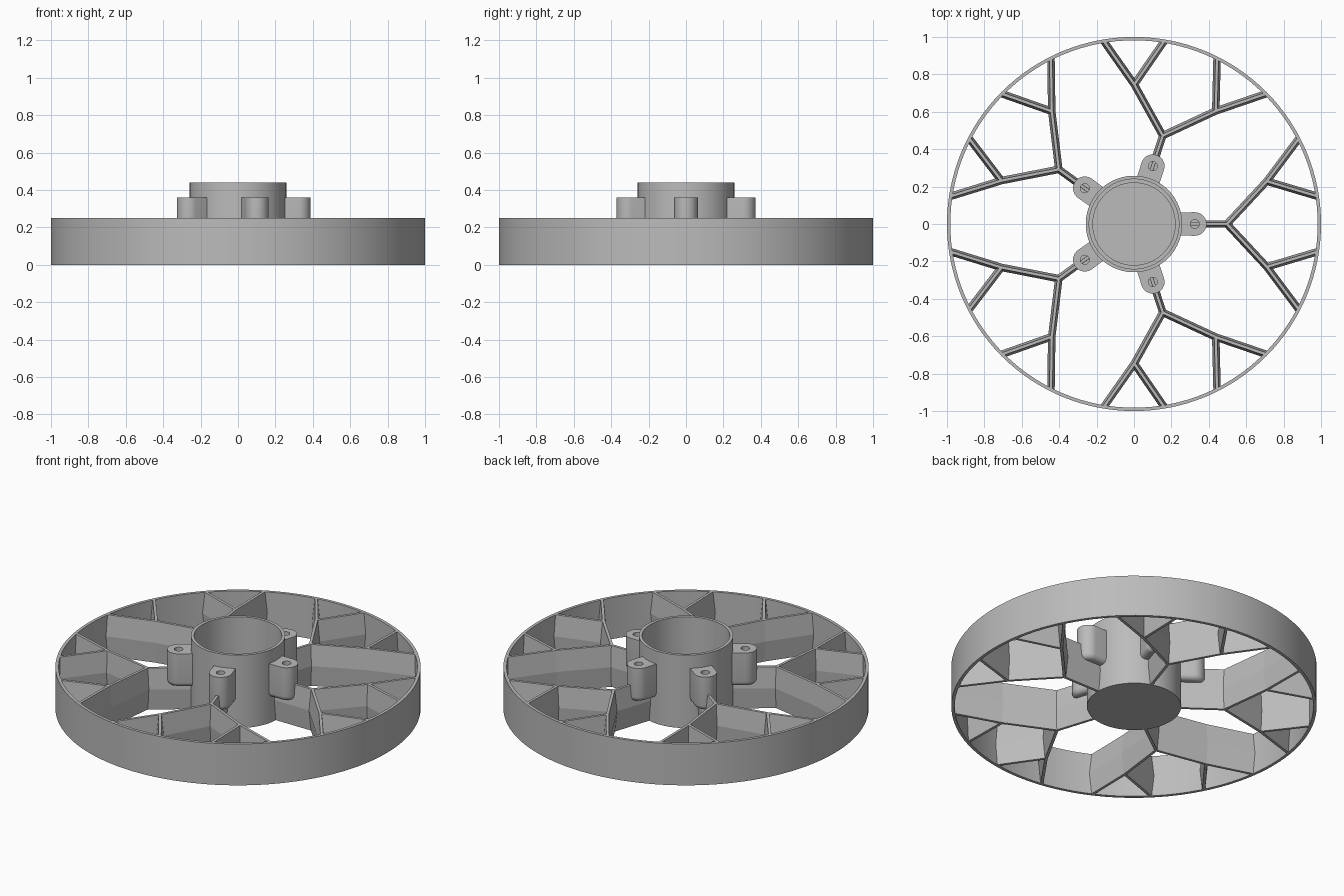
import bpy, bmesh, math
from mathutils import Vector

cube = bpy.data.objects.get("Cube")
if cube:
    bpy.data.objects.remove(cube, do_unlink=True)

grey = bpy.data.materials.new("grey")
grey.use_nodes = True
grey.diffuse_color = (0.5, 0.5, 0.5, 1)
grey.node_tree.nodes["Principled BSDF"].inputs["Base Color"].default_value = (0.5, 0.5, 0.5, 1)

ARMS = 5
HEIGHT = 0.25


def loft(bm, rings, caps=True, closed=False):
    """Skin a list of equal-length point rings."""
    loops = [[bm.verts.new(p) for p in ring] for ring in rings]
    pairs = list(zip(loops, loops[1:]))
    if closed:
        pairs.append((loops[-1], loops[0]))
    for a, b in pairs:
        for i in range(len(a)):
            j = (i + 1) % len(a)
            bm.faces.new((a[i], a[j], b[j], b[i]))
    if caps and not closed:
        bm.faces.new(loops[0])
        bm.faces.new(loops[-1])


def finish(bm, name, smooth=True):
    bmesh.ops.recalc_face_normals(bm, faces=bm.faces)
    mesh = bpy.data.meshes.new(name)
    bm.to_mesh(mesh)
    bm.free()
    mesh.materials.append(grey)
    if smooth:
        mesh.polygons.foreach_set("use_smooth", [True] * len(mesh.polygons))
        mesh.set_sharp_from_angle(angle=math.radians(35))
    return mesh


def place(mesh, name, turn=0.0):
    ob = bpy.data.objects.new(name, mesh)
    ob.rotation_euler.z = turn
    bpy.context.collection.objects.link(ob)


def circle(r, z, n, cx=0.0):
    return [(cx + r * math.cos(math.tau * i / n), r * math.sin(math.tau * i / n), z)
            for i in range(n)]


# Outer rim band
bm = bmesh.new()
loft(bm, [circle(r, z, 128) for r, z in
          ((1, 0), (1, HEIGHT), (0.982, HEIGHT), (0.982, 0))], closed=True)
place(finish(bm, "rim"), "rim")

# Hub cup with a small ledge above its floor
bm = bmesh.new()
loft(bm, [circle(r, z, 80) for r, z in
          ((0.258, 0), (0.258, 0.44), (0.24, 0.44), (0.24, 0.06), (0.22, 0.06), (0.22, 0.03))])
place(finish(bm, "hub"), "hub")


# Screw lug: rounded end, filleted bottom, blind hole in the top
def lug_ring(r, z, n=40, centre=0.325, root=0.245):
    pts = []
    for i in range(n):
        a = math.tau * i / n
        x = centre + r * math.cos(a) if math.cos(a) > -1e-6 else root
        pts.append((x, r * math.sin(a), z))
    return pts


bm = bmesh.new()
fillet, low = 0.03, 0.155
rings = []
for k in range(6):
    a = math.pi / 2 * k / 5
    rings.append(lug_ring(0.063 - fillet * (1 - math.sin(a)), low + fillet * (1 - math.cos(a))))
rings.append(lug_ring(0.063, 0.36))
rings += [circle(0.024, z, 40, 0.325) for z in (0.36, 0.24)]
loft(bm, rings)
lug = finish(bm, "lug")

# Branching spoke: walls thickest at mid height, mitred at the bends
PROFILE = ((0.008, 0), (0.02, HEIGHT / 2), (0.008, HEIGHT),
           (-0.008, HEIGHT), (-0.02, HEIGHT / 2), (-0.008, 0))


def wall(bm, path):
    pts = [Vector(p) for p in path]
    normals = []
    for a, b in zip(pts, pts[1:]):
        d = (b - a).normalized()
        normals.append(Vector((-d.y, d.x)))
    rings = []
    for i, p in enumerate(pts):
        n0 = normals[max(i - 1, 0)]
        n1 = normals[min(i, len(normals) - 1)]
        across = (n0 + n1).normalized()
        if p.length > 0.9:            # cut the end along the rim
            across = Vector((-p.y, p.x)).normalized()
        across = across / across.dot(n0)
        rings.append([(p.x + across.x * o, p.y + across.y * o, z) for o, z in PROFILE])
    loft(bm, rings)


def polar(r, degrees):
    a = math.radians(degrees)
    return (r * math.cos(a), r * math.sin(a))


node = (0.497, 0)
fork = (0.71, 0.229)
outer = polar(0.988, 27.3)
inner = polar(0.988, 8.7)


def flip(p):
    return (p[0], -p[1])


bm = bmesh.new()
wall(bm, [outer, fork, node, flip(fork), flip(outer)])
wall(bm, [(0.248, 0), node])
wall(bm, [fork, inner])
wall(bm, [flip(fork), flip(inner)])
spoke = finish(bm, "spoke", smooth=False)

# Repeat spokes and lugs around the hub
for k in range(ARMS):
    turn = math.tau * k / ARMS
    place(lug, f"lug_{k + 1}", turn)
    place(spoke, f"spoke_{k + 1}", turn)
